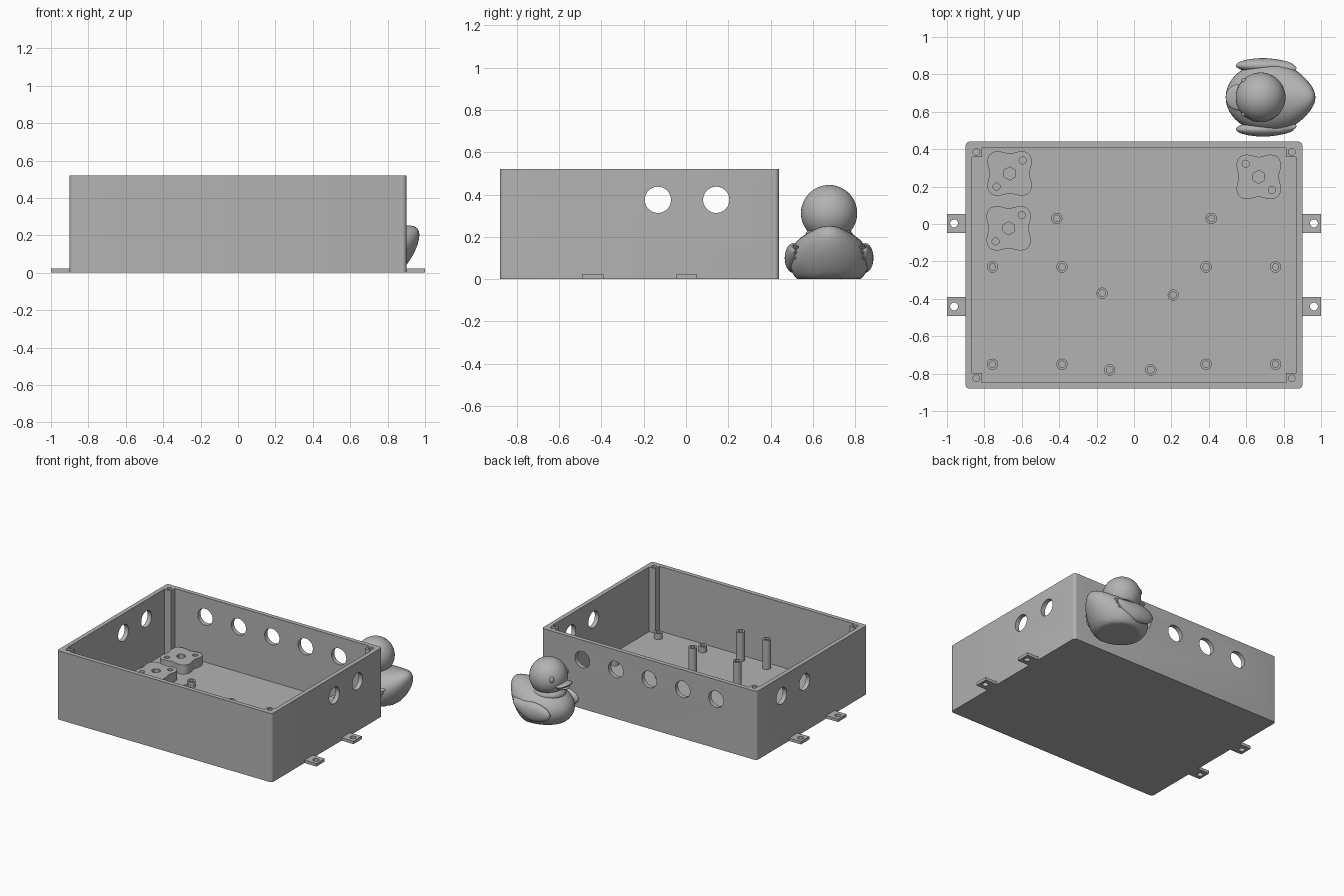
import bpy, bmesh
from math import sin, cos, pi, radians
from mathutils import Matrix

old = bpy.data.objects.get("Cube")
if old:
    bpy.data.objects.remove(old)

GREY = (0.45, 0.45, 0.45, 1)
mat = bpy.data.materials.new("plain grey")
mat.use_nodes = True
mat.diffuse_color = GREY
mat.node_tree.nodes["Principled BSDF"].inputs["Base Color"].default_value = GREY


def finish(name, bm):
    bmesh.ops.recalc_face_normals(bm, faces=bm.faces)
    me = bpy.data.meshes.new(name)
    bm.to_mesh(me)
    bm.free()
    ob = bpy.data.objects.new(name, me)
    bpy.context.collection.objects.link(ob)
    me.materials.append(mat)
    return ob


def activate(ob):
    bpy.ops.object.select_all(action='DESELECT')
    ob.select_set(True)
    bpy.context.view_layer.objects.active = ob


def smooth(ob, angle=35):
    activate(ob)
    bpy.ops.object.shade_smooth_by_angle(angle=radians(angle))


def prism(name, pts, z0, z1):
    bm = bmesh.new()
    face = bm.faces.new([bm.verts.new((x, y, z0)) for x, y in pts])
    top = bmesh.ops.extrude_face_region(bm, geom=[face])["geom"]
    bmesh.ops.translate(bm, vec=(0, 0, z1 - z0),
                        verts=[v for v in top if isinstance(v, bmesh.types.BMVert)])
    return finish(name, bm)


def circle(x, y, r, n=24):
    return [(x + r * cos(2 * pi * i / n), y + r * sin(2 * pi * i / n)) for i in range(n)]


def rect(x0, x1, y0, y1):
    return [(x0, y0), (x1, y0), (x1, y1), (x0, y1)]


def rounded_rect(x0, x1, y0, y1, r, n=5):
    pts = []
    corners = [(x1 - r, y1 - r), (x0 + r, y1 - r), (x0 + r, y0 + r), (x1 - r, y0 + r)]
    for q, (cx, cy) in enumerate(corners):
        for i in range(n + 1):
            a = (q + i / n) * pi / 2
            pts.append((cx + r * cos(a), cy + r * sin(a)))
    return pts


def cut(ob, *cutters):
    activate(ob)
    for c in cutters:
        mod = ob.modifiers.new("cut", 'BOOLEAN')
        mod.operation, mod.solver, mod.object = 'DIFFERENCE', 'EXACT', c
        bpy.ops.object.modifier_apply(modifier=mod.name)
        bpy.data.objects.remove(c)


def wall_hole(axis, loc, length):
    bm = bmesh.new()
    bmesh.ops.create_cone(bm, cap_ends=True, segments=40, radius1=0.062,
                          radius2=0.062, depth=length,
                          matrix=Matrix.Translation(loc) @ Matrix.Rotation(pi / 2, 4, axis))
    return finish("hole_cutter", bm)


def blob(name, loc, size, shape=None, seg=32):
    """Ellipsoid, optionally reshaped point by point."""
    bm = bmesh.new()
    bmesh.ops.create_uvsphere(bm, u_segments=seg, v_segments=seg // 2, radius=1)
    for v in bm.verts:
        if shape:
            shape(v.co)
        v.co = [l + s * c for l, s, c in zip(loc, size, v.co)]
        v.co.z = max(v.co.z, 0)
    bmesh.ops.remove_doubles(bm, verts=bm.verts, dist=0.0005)
    ob = finish(name, bm)
    smooth(ob, 50)
    return ob


# Open enclosure with square corner posts
H, FLOOR, FRONT, BACK = 0.52, 0.03, -0.88, 0.44
box = prism("enclosure", rounded_rect(-0.9, 0.9, FRONT, BACK, 0.02), 0, H)
ix, px, y0, y1, post = 0.867, 0.813, FRONT + 0.033, BACK - 0.033, 0.05
cavity = [(px, y0), (px, y0 + post), (ix, y0 + post), (ix, y1 - post), (px, y1 - post), (px, y1)]
cavity += [(-x, y) for x, y in reversed(cavity)]
cut(box, prism("cavity_cutter", cavity, FLOOR, 1))

# Cable holes in the back and both side walls, lid screw holes in the posts
cut(box, *[wall_hole('X', (x, BACK, 0.372), 0.2) for x in (-0.56, -0.28, 0, 0.28, 0.56)])
cut(box, *[wall_hole('Y', (0, y, 0.375), 2) for y in (-0.133, 0.143)])
cut(box, *[prism("screw_cutter", circle(x, y, 0.018), H - 0.15, 1)
           for x in (-0.843, 0.843) for y in (FRONT + 0.055, BACK - 0.055)])
smooth(box)

# Mounting tabs
for side, s in (("left", 1), ("right", -1)):
    for place, y in (("back", 0.003), ("front", -0.441)):
        tab = prism(f"{side}_{place}_tab",
                    rect(min(s * 0.89, s), max(s * 0.89, s), y - 0.05, y + 0.05), 0, 0.022)
        cut(tab, prism("tab_cutter", circle(s * 0.962, y, 0.021), -1, 1))

# Hollow standoffs: short ones at the sides, tall ones in the middle
SHORT = [(s * x, y) for s in (-1, 1)
         for x, y in ((0.413, 0.03), (0.757, -0.23), (0.385, -0.23), (0.757, -0.75), (0.385, -0.75))]
TALL = [(-0.17, -0.37), (0.21, -0.38), (-0.13, -0.78), (0.09, -0.78)]
for kind, places, top in (("short", SHORT, 0.075), ("tall", TALL, 0.25)):
    for i, (x, y) in enumerate(places):
        tube = prism(f"{kind}_standoff_{i + 1}", circle(x, y, 0.03), FLOOR - 0.01, top)
        cut(tube, prism("bore_cutter", circle(x, y, 0.017), FLOOR, 1))
        smooth(tube)

# Four-lobed knobs with a hexagonal socket and two screw holes
for i, (x, y, s) in enumerate(((-0.665, 0.27, 1), (-0.67, -0.023, 1), (0.667, 0.252, -1))):
    lobes = []
    for k in range(72):
        a = 2 * pi * k / 72
        r = 0.127 - 0.02 * cos(4 * a)
        lobes.append((x + r * cos(a), y + r * sin(a)))
    knob = prism(f"lobed_knob_{i + 1}", lobes, FLOOR - 0.01, 0.1)
    hexagon = [(x + b - y, y - a + x) for a, b in circle(x, y, 0.035, 6)]
    cut(knob, prism("hex_cutter", hexagon, 0.05, 1),
        *[prism("screw_cutter", circle(x + d, y + s * d, 0.019), 0.05, 1) for d in (-0.07, 0.07)])
    smooth(knob)

# Toy duck facing -x
CX, CY = 0.73, 0.677


def body_shape(co):
    t = max(co.x, 0)
    co.y *= 1 - 0.25 * t * t
    co.z += 0.75 * t * t


def wing_shape(co):
    t = max(co.x, 0)
    co.z = co.z * (1 - 0.35 * t) + 0.55 * t * t
    co.y *= 1 - 0.2 * t


def beak_shape(co):
    co.z += 1.1 * max(-co.x, 0) ** 2


blob("duck_body", (CX, CY, 0.09), (0.24, 0.19, 0.15), body_shape, 48)
blob("duck_neck", (0.68, CY, 0.2), (0.13, 0.115, 0.06))
blob("duck_head", (0.677, CY, 0.312), (0.133, 0.133, 0.133), seg=48)
blob("duck_upper_beak", (0.56, CY, 0.278), (0.07, 0.07, 0.018), beak_shape)
blob("duck_lower_beak", (0.57, CY, 0.258), (0.06, 0.05, 0.016))
for side, s in (("left", 1), ("right", -1)):
    blob(f"duck_{side}_eye", (0.589, CY + s * 0.088, 0.335), (0.016, 0.016, 0.024), seg=16)
    blob(f"duck_{side}_wing", (0.7, CY + s * 0.17, 0.1), (0.155, 0.04, 0.07), wing_shape)
    # Feather tips at the rear of the wing
    for i in range(3):
        blob(f"duck_{side}_feather_{i + 1}", (0.8 - 0.012 * i, CY + s * 0.155, 0.145 - 0.026 * i),
             (0.07, 0.03, 0.018), wing_shape, 16)
